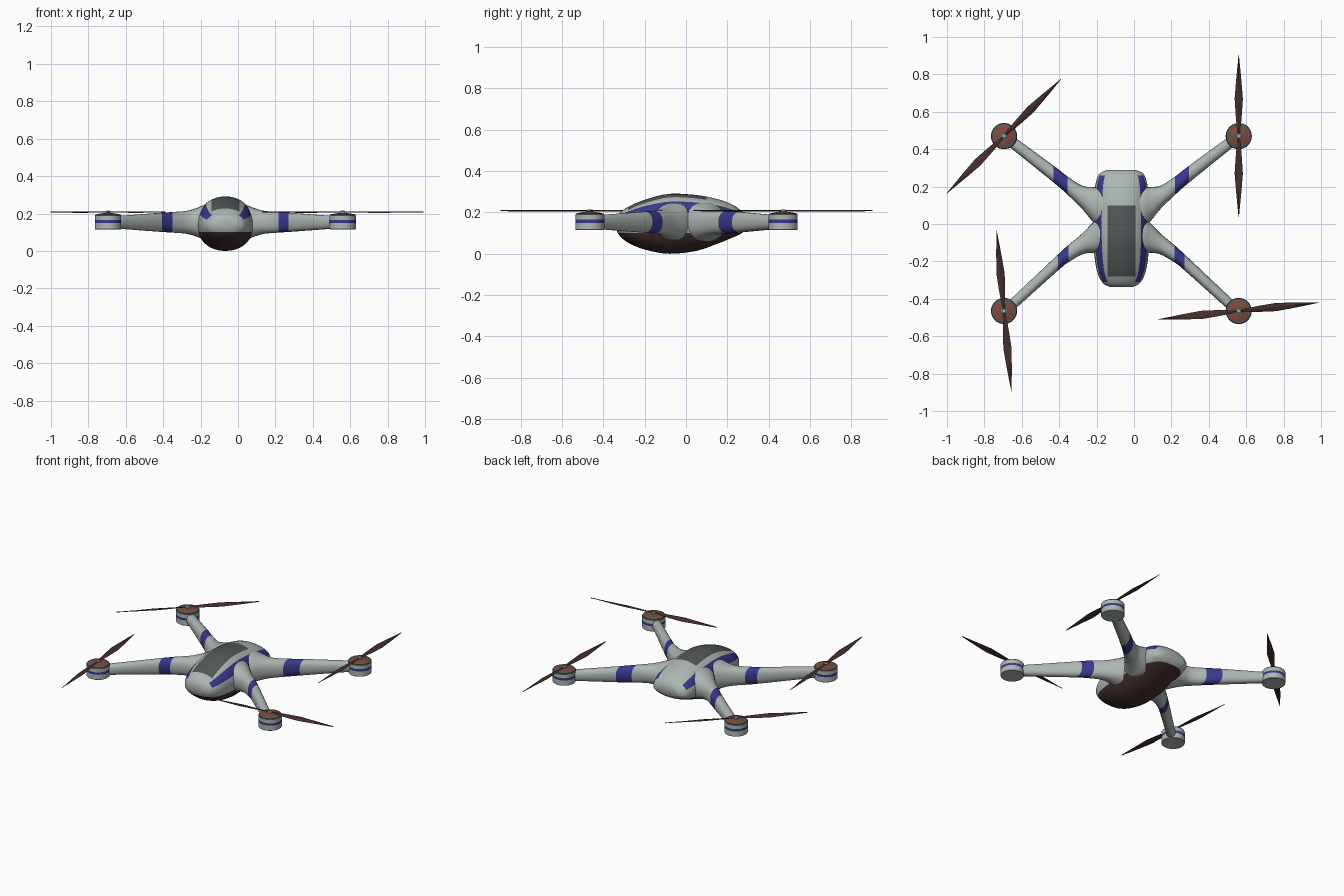
import bpy, bmesh, math
from mathutils import Vector

if "Cube" in bpy.data.objects:
    bpy.data.objects.remove(bpy.data.objects["Cube"])

CX = -0.0675          # centre line of the airframe
ARM = 0.6275          # sideways distance of the motors from it


def material(name, rgb):
    m = bpy.data.materials.new(name)
    m.diffuse_color = (*rgb, 1)
    m.use_nodes = True
    m.node_tree.nodes["Principled BSDF"].inputs["Base Color"].default_value = m.diffuse_color
    return m


MATS = [material("light_grey", (0.42, 0.47, 0.45)),
        material("blue", (0.04, 0.04, 0.27)),
        material("dark_grey", (0.085, 0.095, 0.095)),
        material("dark_brown", (0.06, 0.027, 0.027)),
        material("orange", (0.30, 0.06, 0.025))]
LIGHT, BLUE, DARK, BROWN, ORANGE = range(5)


def smooth_rows(rows, steps):
    """Catmull-Rom interpolation between rows of numbers."""
    out = []
    for i in range(len(rows) - 1):
        p = [rows[max(i - 1, 0)], rows[i], rows[i + 1], rows[min(i + 2, len(rows) - 1)]]
        for s in range(steps):
            t = s / steps
            out.append([0.5 * (2 * b + (c - a) * t + (2 * a - 5 * b + 4 * c - d) * t * t
                               + (3 * b - a - 3 * c + d) * t ** 3) for a, b, c, d in zip(*p)])
    return out + [list(rows[-1])]


def loft(name, rings, loc, rule, cuts=(), angle=35):
    """Skin closed rings, cut along planes (axis, value), colour faces by rule."""
    bm = bmesh.new()
    vr = [[bm.verts.new(co) for co in ring] for ring in rings]
    n = len(vr[0])
    for a, b in zip(vr, vr[1:]):
        for i in range(n):
            j = (i + 1) % n
            bm.faces.new((a[i], a[j], b[j], b[i]))
    bm.faces.new(vr[0])
    bm.faces.new(vr[-1])
    for axis, value in cuts:
        co, no = Vector(), Vector()
        co[axis], no[axis] = value, 1
        bmesh.ops.bisect_plane(bm, geom=bm.verts[:] + bm.edges[:] + bm.faces[:],
                               dist=1e-5, plane_co=co, plane_no=no)
    bmesh.ops.recalc_face_normals(bm, faces=bm.faces[:])
    for f in bm.faces:
        f.material_index = rule(f.calc_center_median())
    me = bpy.data.meshes.new(name)
    bm.to_mesh(me)
    bm.free()
    for m in MATS:
        me.materials.append(m)
    ob = bpy.data.objects.new(name, me)
    ob.location = loc
    bpy.context.collection.objects.link(ob)
    bpy.ops.object.select_all(action='DESELECT')
    ob.select_set(True)
    bpy.context.view_layer.objects.active = ob
    bpy.ops.object.shade_smooth_by_angle(angle=math.radians(angle))
    return ob


# Body: rounded sections along y (y, half width, bottom, top)
BODY = [(-0.338, 0.055, 0.120, 0.170), (-0.32, 0.095, 0.085, 0.200),
        (-0.27, 0.125, 0.048, 0.232), (-0.19, 0.142, 0.018, 0.264),
        (-0.08, 0.150, 0.000, 0.290), (0.05, 0.150, 0.014, 0.284),
        (0.15, 0.145, 0.048, 0.265), (0.22, 0.137, 0.076, 0.240),
        (0.268, 0.118, 0.098, 0.208), (0.288, 0.080, 0.122, 0.180)]
rows = smooth_rows(BODY, 4)


def half_section(y):
    for a, b in zip(rows, rows[1:]):
        if a[0] <= y <= b[0]:
            t = (y - a[0]) / (b[0] - a[0])
            return [p + (q - p) * t for p, q in zip(a, b)]
    return rows[0]


# ring angles include the stripe edges at 22 and 47 degrees
quarter = [0, 11, 22, 30, 38, 47, 56, 65, 74, 82]
angles = quarter + [90] + [180 - a for a in reversed(quarter)]
angles += [180 + 10 * k for k in range(1, 18)]


def spow(v, e=0.93):
    return math.copysign(abs(v) ** e, v)


def body_ring(y, w, lo, hi):
    mid = 0.14 + 0.25 * ((lo + hi) / 2 - 0.145)
    ring = []
    for a in angles:
        c, s = spow(math.cos(math.radians(a))), spow(math.sin(math.radians(a)))
        ring.append((w * c, y, mid + s * (hi - mid if s > 0 else mid - lo)))
    return ring


def body_colour(c):
    if c.z < 0.1:
        return BROWN
    if abs(c.x) < 0.075 and -0.28 < c.y < 0.1 and c.z > 0.18:
        return DARK
    y, w, lo, hi = half_section(c.y)
    mid = 0.14 + 0.25 * ((lo + hi) / 2 - 0.145)
    a = math.degrees(math.atan2((c.z - mid) / (hi - mid), abs(c.x) / w))
    return BLUE if 22 < a < 47 and -0.315 < c.y < 0.262 else LIGHT


loft("body", [body_ring(*r) for r in rows], (CX, 0, 0), body_colour,
     [(2, 0.1), (0, -0.075), (0, 0.075), (1, -0.28), (1, 0.1)], angle=50)

# Arms: flared sections (sideways offset, y centre, half width, half height)
BACK_ARM = [(0.06, 0.075, 0.110, 0.100), (0.12, 0.090, 0.105, 0.090),
            (0.155, 0.106, 0.092, 0.076), (0.21, 0.143, 0.062, 0.061),
            (0.285, 0.203, 0.049, 0.055), (0.36, 0.265, 0.045, 0.050),
            (0.575, 0.430, 0.037, 0.034), (0.61, 0.455, 0.035, 0.032)]
FRONT_ARM = [(0.06, -0.050, 0.110, 0.100), (0.12, -0.060, 0.095, 0.090),
             (0.155, -0.074, 0.080, 0.076), (0.21, -0.107, 0.056, 0.061),
             (0.285, -0.160, 0.046, 0.055), (0.34, -0.207, 0.043, 0.051),
             (0.575, -0.423, 0.037, 0.034), (0.61, -0.452, 0.035, 0.032)]


def build_arm(name, table, side, band):
    rings = []
    for x, y, w, h in smooth_rows(table, 4):
        rings.append([(side * x, y + w * spow(math.cos(k * math.tau / 24), 0.85),
                       0.153 + h * spow(math.sin(k * math.tau / 24), 0.85)) for k in range(24)])
    loft(name, rings, (CX, 0, 0),
         lambda c: BLUE if band[0] < abs(c.x) < band[1] else LIGHT,
         [(0, side * b) for b in band], angle=50)


# Motors: turned housing with painted band and orange windings on top
MOTOR = [(0.068, 0.115), (0.070, 0.117), (0.070, 0.150), (0.070, 0.165), (0.070, 0.190),
         (0.067, 0.194), (0.056, 0.197), (0.022, 0.203), (0.012, 0.204)]
SEG = 36


def motor_colour(c):
    r = math.hypot(c.x, c.y)
    if 0.15 < c.z < 0.165:
        return BLUE
    if c.z > 0.19:
        sector = int((math.atan2(c.y, c.x) % math.tau) / math.tau * SEG)
        return ORANGE if 0.02 < r < 0.056 and sector % 3 else DARK
    return LIGHT


def circle(r, z, n):
    return [(r * math.cos(k * math.tau / n), r * math.sin(k * math.tau / n), z) for k in range(n)]


# Propeller: two thin pitched blades (radius, half width), root to tip
BLADE = [(0.0, 0.008), (0.05, 0.011), (0.12, 0.017), (0.20, 0.022), (0.30, 0.014), (0.433, 0.001)]


def build_propeller(name, loc, angle):
    for tag, turn in (("a", 0), ("b", math.pi)):
        rings = [[(r, -w, -0.16 * w - 0.001), (r, 0, -0.002),
                  (r, w, 0.16 * w), (r, 0, 0.003)] for r, w in BLADE]
        ob = loft(f"{name}_{tag}", rings, loc, lambda c: BROWN, angle=15)
        ob.rotation_euler.z = math.radians(angle) + turn


for end, table, my, band, turns in (
        ("back", BACK_ARM, 0.47, (0.287, 0.362), {-1: 45, 1: 90}),
        ("front", FRONT_ARM, -0.465, (0.284, 0.338), {-1: 95.3, 1: 6})):
    for side, label in ((-1, "left"), (1, "right")):
        tag = f"{end}_{label}"
        x = CX + side * ARM
        build_arm(f"{tag}_arm", table, side, band)
        loft(f"{tag}_motor", [circle(r, z, SEG) for r, z in MOTOR], (x, my, 0), motor_colour)
        loft(f"{tag}_hub", [circle(0.013, 0.200, 16), circle(0.013, 0.212, 16),
                            circle(0.009, 0.215, 16)], (x, my, 0), lambda c: LIGHT)
        build_propeller(f"{tag}_blade", (x, my, 0.208), turns[side])
